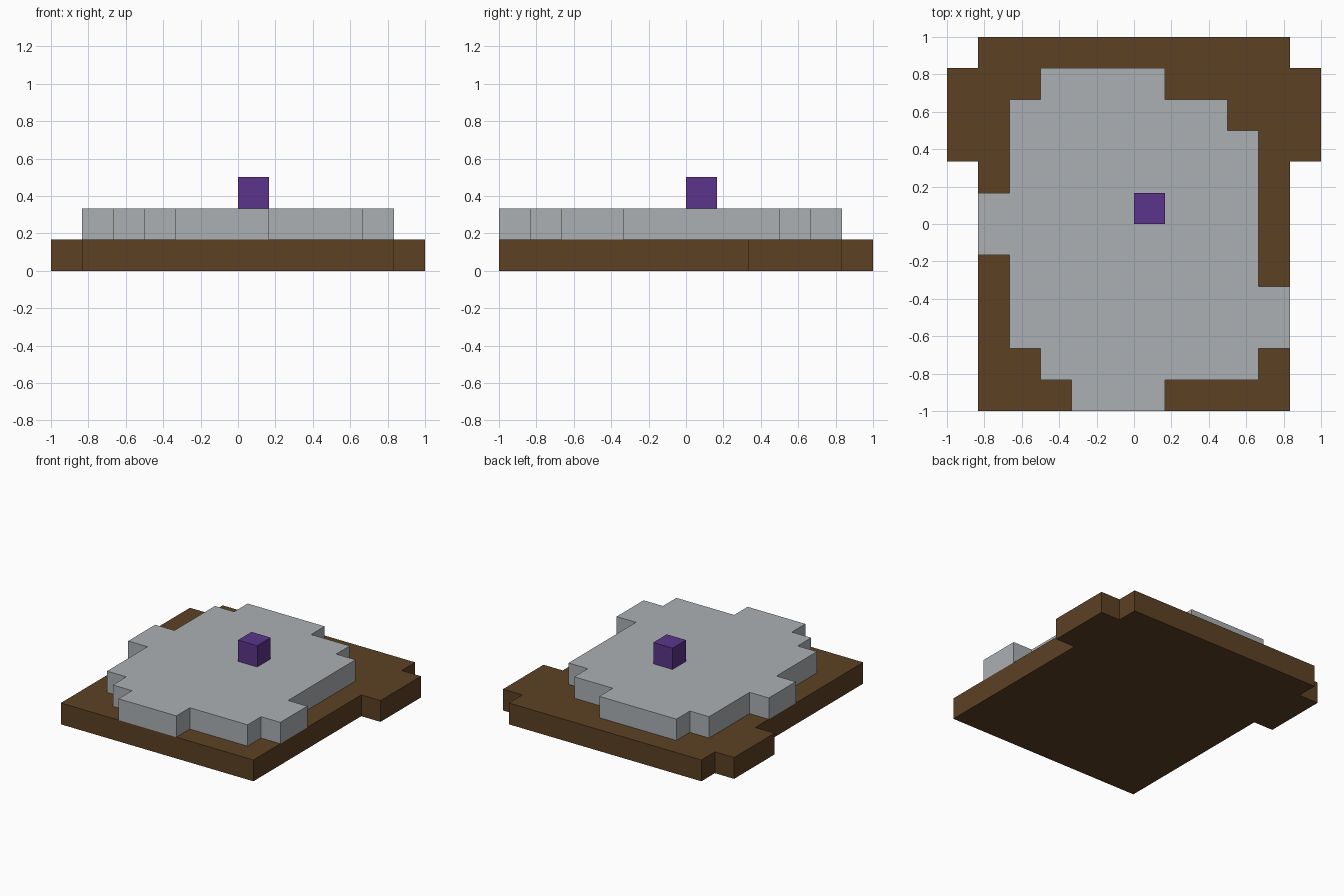
import bpy, bmesh

if "Cube" in bpy.data.objects:
    bpy.data.objects.remove(bpy.data.objects["Cube"])

U = 1 / 6  # edge length of one voxel


def material(name, rgb):
    """Flat material from 0-255 sRGB values."""
    lin = [(c / 255 / 12.92) if c / 255 <= 0.04045 else ((c / 255 + 0.055) / 1.055) ** 2.4 for c in rgb]
    mat = bpy.data.materials.new(name)
    mat.diffuse_color = (*lin, 1)
    mat.use_nodes = True
    mat.node_tree.nodes["Principled BSDF"].inputs["Base Color"].default_value = mat.diffuse_color
    return mat


def slab(name, outline, layer, mat):
    """Extrude a counter-clockwise voxel outline into a one-voxel-thick layer."""
    bm = bmesh.new()
    face = bm.faces.new([bm.verts.new((x * U, y * U, layer * U)) for x, y in outline])
    top = bmesh.ops.extrude_face_region(bm, geom=[face])["geom"]
    verts = [v for v in top if isinstance(v, bmesh.types.BMVert)]
    bmesh.ops.translate(bm, verts=verts, vec=(0, 0, U))
    bmesh.ops.recalc_face_normals(bm, faces=bm.faces)
    mesh = bpy.data.meshes.new(name)
    bm.to_mesh(mesh)
    bm.free()
    mesh.materials.append(mat)
    obj = bpy.data.objects.new(name, mesh)
    bpy.context.collection.objects.link(obj)
    return obj


brown = material("earth brown", (93, 65, 36))
grey = material("stone grey", (172, 176, 179))
purple = material("crystal purple", (91, 53, 139))

# Earth base: the right half of the outline mirrored to the left
half = [(5, -6), (5, 2), (6, 2), (6, 5), (5, 5), (5, 6)]
slab("earth_base", half + [(-x, y) for x, y in reversed(half)], 0, brown)

# Stone platform with stepped edges
slab("stone_platform", [
    (-2, -6), (1, -6), (1, -5), (4, -5), (4, -4), (5, -4), (5, -2), (4, -2),
    (4, 3), (3, 3), (3, 4), (1, 4), (1, 5), (-3, 5), (-3, 4), (-4, 4),
    (-4, 1), (-5, 1), (-5, -1), (-4, -1), (-4, -4), (-3, -4), (-3, -5), (-2, -5),
], 1, grey)

# Single cube on top
slab("purple_cube", [(0, 0), (1, 0), (1, 1), (0, 1)], 2, purple)
